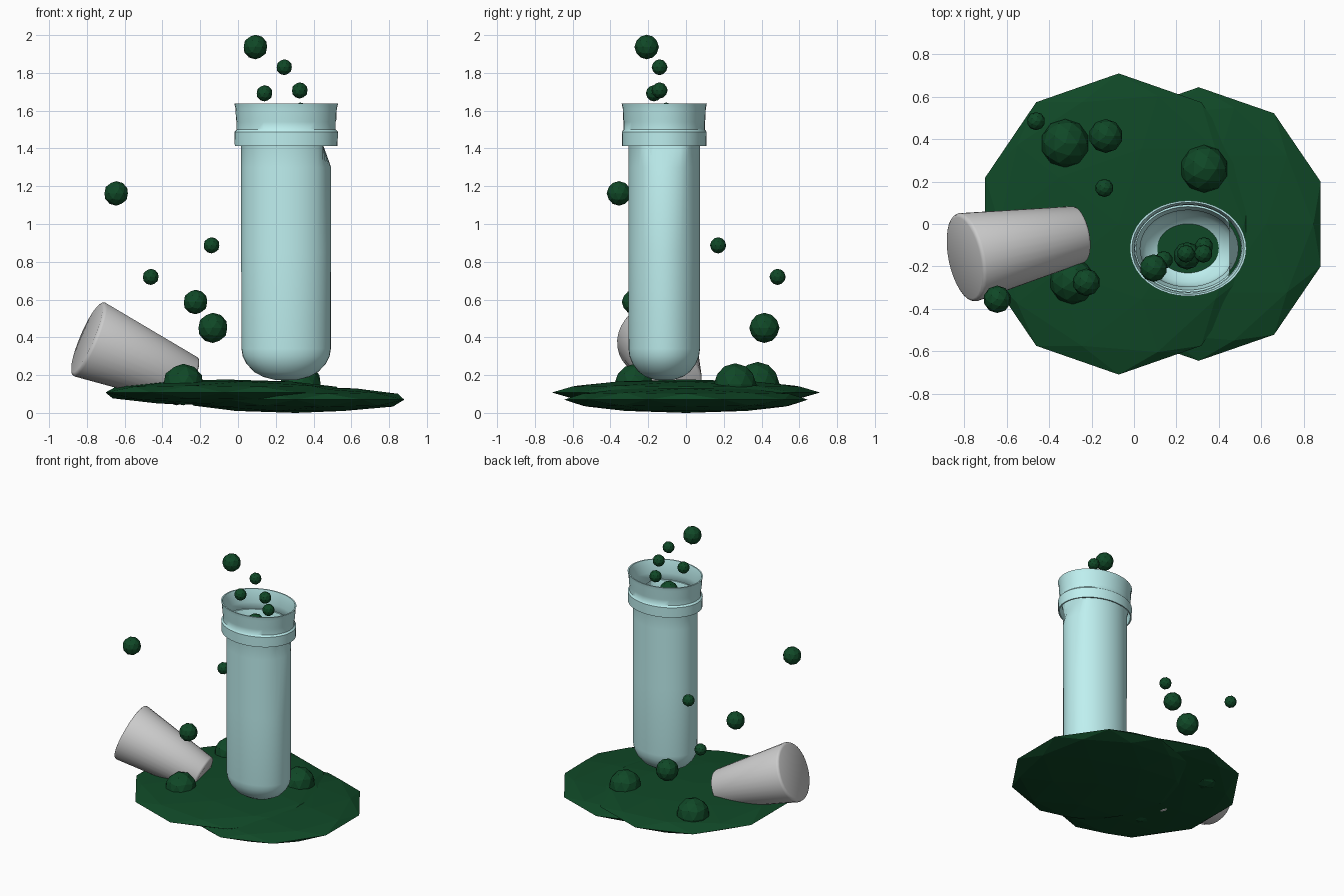
import bpy, bmesh, math
from mathutils import Vector, Matrix

if "Cube" in bpy.data.objects:
    bpy.data.objects.remove(bpy.data.objects["Cube"])


def material(name, rgb):
    m = bpy.data.materials.new(name)
    m.diffuse_color = (*rgb, 1)
    m.use_nodes = True
    m.node_tree.nodes["Principled BSDF"].inputs["Base Color"].default_value = m.diffuse_color
    return m


GREEN = material("green_liquid", (0.005, 0.065, 0.02))
GLASS = material("pale_glass", (0.52, 0.87, 0.87))


def finish(name, bm, mat=None, smooth=None):
    bmesh.ops.recalc_face_normals(bm, faces=bm.faces)
    me = bpy.data.meshes.new(name)
    bm.to_mesh(me)
    bm.free()
    ob = bpy.data.objects.new(name, me)
    bpy.context.collection.objects.link(ob)
    if mat:
        me.materials.append(mat)
    if smooth:
        bpy.ops.object.select_all(action='DESELECT')
        ob.select_set(True)
        bpy.context.view_layer.objects.active = ob
        bpy.ops.object.shade_smooth_by_angle(angle=math.radians(smooth))
    return ob


def lathe(profile, closed=False, n=40, yscale=1.0):
    """Spin (radius, z) points about z; radius 0 makes a pole."""
    bm = bmesh.new()
    pts = profile + profile[:1] if closed else profile
    vs = [bm.verts.new((r, 0, z)) for r, z in pts]
    edges = [bm.edges.new(p) for p in zip(vs, vs[1:])]
    bmesh.ops.spin(bm, geom=vs + edges, cent=(0, 0, 0), axis=(0, 0, 1),
                   angle=math.tau, steps=n)
    bmesh.ops.remove_doubles(bm, verts=bm.verts, dist=1e-5)
    bmesh.ops.scale(bm, vec=(1, yscale, 1), verts=bm.verts)
    return bm


def blob(name, loc, size):
    bm = bmesh.new()
    bmesh.ops.create_icosphere(bm, subdivisions=2, radius=1)
    bm.transform(Matrix.Translation(loc) @ Matrix.Diagonal((*size, 1)))
    return finish(name, bm, GREEN)


# spilled puddles: flattened low-poly spheres
blob("puddle_left", (-0.072, 0, 0.108), (0.662, 0.71, 0.069))
blob("puddle_right", (0.305, 0, 0.07), (0.605, 0.645, 0.07))

# bubbles on the puddles and droplets in the air
for i, (x, y, z, r) in enumerate([
        (-0.29, -0.27, 0.15, 0.11), (0.33, 0.26, 0.15, 0.113), (-0.325, 0.38, 0.155, 0.115)]):
    blob(f"bubble_{i + 1}", (x, y, z), (r, r, r))
for i, (x, y, z, r) in enumerate([
        (-0.645, -0.355, 1.162, 0.065), (-0.14, 0.17, 0.887, 0.043),
        (-0.462, 0.485, 0.72, 0.043), (-0.225, -0.275, 0.587, 0.065),
        (-0.133, 0.415, 0.45, 0.08), (0.092, -0.208, 1.937, 0.065),
        (0.245, -0.14, 1.83, 0.042), (0.14, -0.17, 1.692, 0.043),
        (0.327, -0.14, 1.707, 0.043), (0.25, -0.15, 1.5, 0.065),
        (0.33, -0.105, 1.6, 0.043)]):
    blob(f"droplet_{i + 1}", (x, y, z), (r, r, r))

TUBE = Vector((0.255, -0.115, 0))

# tube body with a round base and a dent under the collar on the right
outer = [(0, 0.172), (0.06, 0.175), (0.12, 0.19), (0.17, 0.217), (0.21, 0.26),
         (0.23, 0.3), (0.237, 0.34), (0.238, 0.85), (0.238, 1.3), (0.238, 1.42), (0.258, 1.49)]
inner = [(max(r - 0.012, 0), z + (0.012 if z < 0.3 else 0)) for r, z in reversed(outer)]
inner[-1] = (0, 0.186)
bm = lathe(outer + inner, yscale=0.8)
for v in bm.verts:
    if v.co.z > 1.35 and v.co.x > 0.195:
        v.co.x = 0.195
bm.transform(Matrix.Translation(TUBE))
finish("tube_body", bm, GLASS, 40)

# collar: lower band, groove and flared lip
collar = [(0.272, 1.412), (0.274, 1.488), (0.262, 1.5), (0.262, 1.54), (0.266, 1.555),
          (0.268, 1.61), (0.275, 1.638), (0.265, 1.638), (0.254, 1.6), (0.25, 1.54),
          (0.25, 1.5), (0.262, 1.485), (0.262, 1.412)]
bm = lathe(collar, closed=True, yscale=0.82)
bm.transform(Matrix.Translation(TUBE))
finish("tube_collar", bm, GLASS, 40)

# liquid left in the bottom of the tube
bm = lathe([(0, 0.19), (0.1, 0.198), (0.15, 0.222), (0, 0.222)], yscale=0.8)
bm.transform(Matrix.Translation(TUBE))
finish("liquid_remainder", bm, GREEN, 30)

# tapered stopper lying on the puddle
axis = Vector((0.92, 0.19, -0.39)).normalized()
bm = lathe([(0, 0), (0.195, 0), (0.207, 0.006), (0.212, 0.018), (0.137, 0.585),
            (0.132, 0.595), (0.122, 0.6), (0, 0.6)], n=32)
bm.transform(Matrix.Translation((-0.8, -0.16, 0.395))
             @ axis.to_track_quat('Z', 'Y').to_matrix().to_4x4())
finish("stopper", bm, None, 50)
